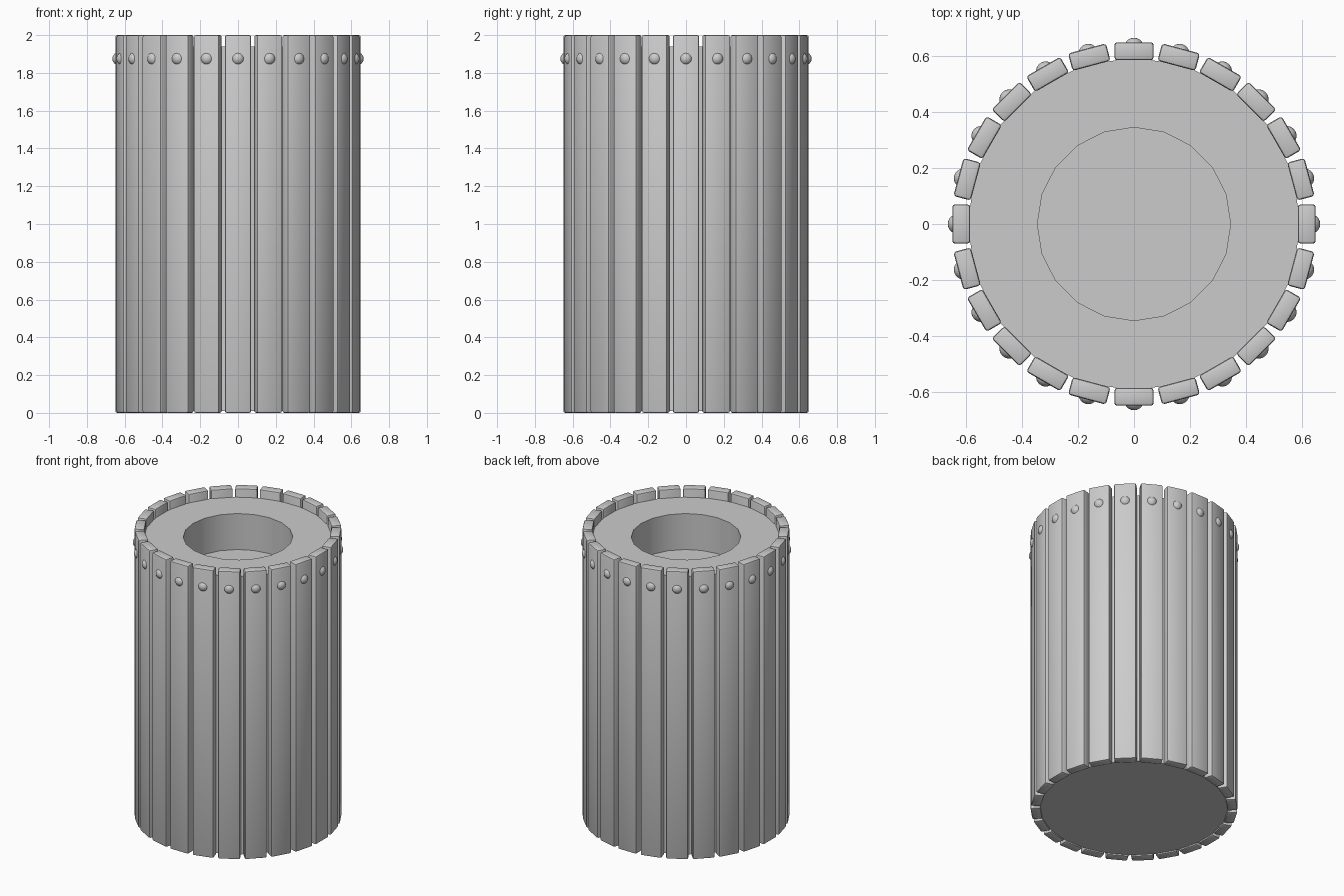
import bpy, bmesh, math
from mathutils import Matrix

if "Cube" in bpy.data.objects:
    bpy.data.objects.remove(bpy.data.objects["Cube"])

SLATS = 24
SIDES = 20


def make_object(name, bm, smooth=True):
    bmesh.ops.recalc_face_normals(bm, faces=bm.faces)
    mesh = bpy.data.meshes.new(name)
    bm.to_mesh(mesh)
    bm.free()
    ob = bpy.data.objects.new(name, mesh)
    bpy.context.collection.objects.link(ob)
    if smooth:
        bpy.ops.object.select_all(action='DESELECT')
        ob.select_set(True)
        bpy.context.view_layer.objects.active = ob
        bpy.ops.object.shade_smooth_by_angle(angle=math.radians(35))
    return ob


# Inner drum: outer wall, top ring and a shallow recessed opening
bm = bmesh.new()
profile = [(0.595, 0.01), (0.595, 1.94), (0.345, 1.94), (0.345, 1.69)]
rings = []
for r, z in profile:
    rings.append([bm.verts.new((r * math.cos(math.tau * i / SIDES),
                                r * math.sin(math.tau * i / SIDES), z))
                  for i in range(SIDES)])
for a, b in zip(rings, rings[1:]):
    for i in range(SIDES):
        j = (i + 1) % SIDES
        bm.faces.new((a[i], a[j], b[j], b[i]))
bm.faces.new(rings[0][::-1])
bm.faces.new(rings[-1])
make_object("inner_drum", bm)

# Vertical slats with a rounded bolt head near the top of each
for i in range(SLATS):
    turn = Matrix.Rotation(math.tau * i / SLATS, 4, 'Z')

    bm = bmesh.new()
    place = Matrix.Translation((0.617, 0, 1.0)) @ Matrix.Diagonal((0.064, 0.14, 2.0, 1))
    bmesh.ops.create_cube(bm, size=1, matrix=place)
    bmesh.ops.bevel(bm, geom=bm.edges[:], offset=0.01, segments=2,
                    profile=0.5, affect='EDGES')
    slat = make_object(f"slat_{i + 1}", bm)
    slat.matrix_world = turn

    bm = bmesh.new()
    bmesh.ops.create_uvsphere(bm, u_segments=20, v_segments=12, radius=0.035,
                              matrix=Matrix.Translation((0.63, 0, 1.875)))
    bolt = make_object(f"bolt_head_{i + 1}", bm)
    bolt.matrix_world = turn
